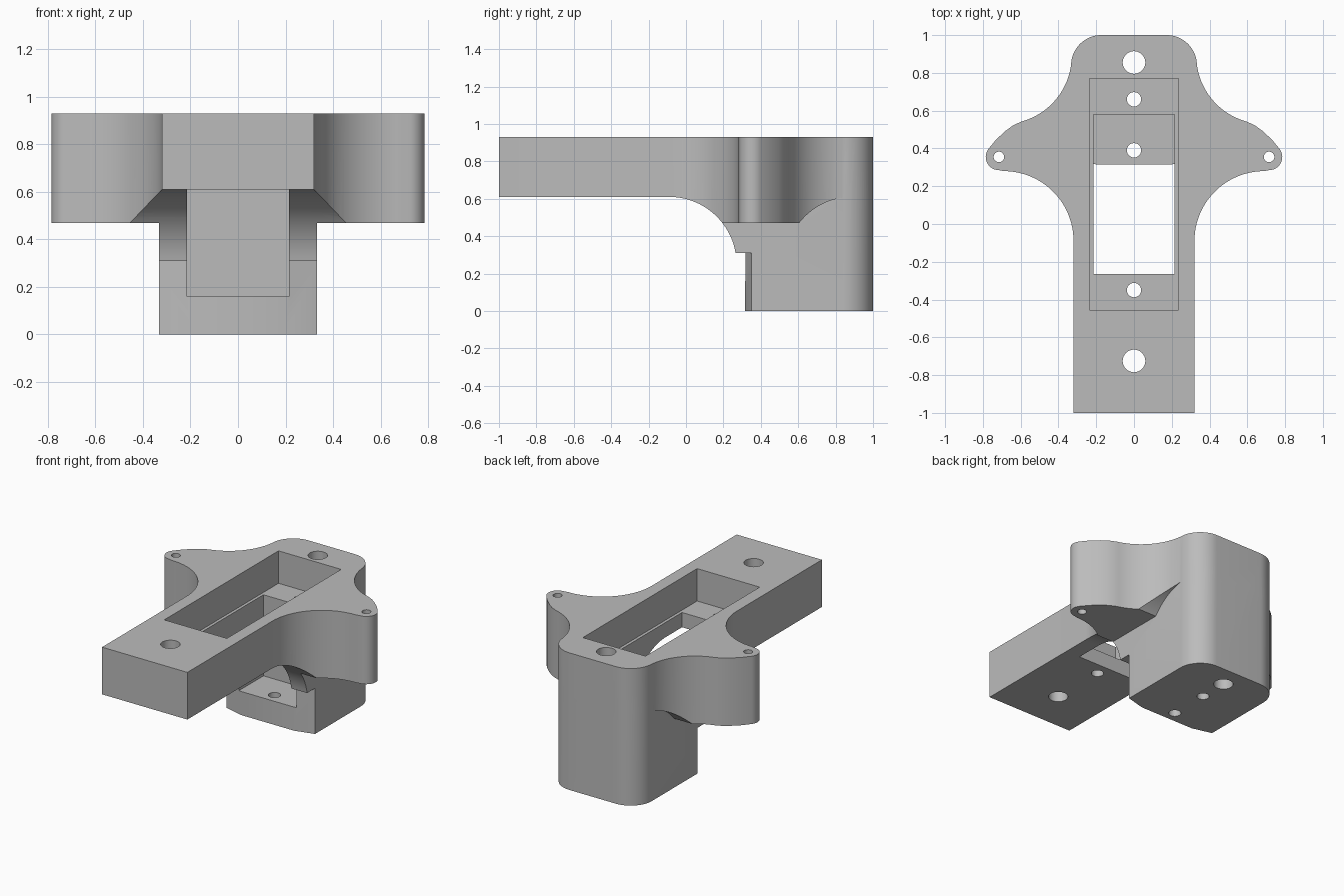
import bpy, bmesh, math
from mathutils import Vector

cube = bpy.data.objects.get("Cube")
if cube:
    bpy.data.objects.remove(cube, do_unlink=True)

grey = bpy.data.materials.new("plain_grey")
grey.use_nodes = True
COLOUR = (0.5, 0.5, 0.5, 1)
grey.diffuse_color = COLOUR
grey.node_tree.nodes["Principled BSDF"].inputs["Base Color"].default_value = COLOUR


def arc(cx, cy, r, start, end, steps=16):
    """Points along a circular arc, angles in degrees."""
    angles = [math.radians(start + (end - start) * i / steps) for i in range(steps + 1)]
    return [(cx + r * math.cos(a), cy + r * math.sin(a)) for a in angles]


def prism(name, points, low, high, axis="z"):
    """Extrude a closed outline along z (points are x, y) or x (points are y, z)."""
    bm = bmesh.new()
    place = (lambda p: (p[0], p[1], low)) if axis == "z" else (lambda p: (low, p[0], p[1]))
    face = bm.faces.new([bm.verts.new(place(p)) for p in points])
    step = Vector((0, 0, high - low)) if axis == "z" else Vector((high - low, 0, 0))
    out = bmesh.ops.extrude_face_region(bm, geom=[face])
    bmesh.ops.translate(bm, vec=step, verts=[v for v in out["geom"] if isinstance(v, bmesh.types.BMVert)])
    bmesh.ops.recalc_face_normals(bm, faces=bm.faces)
    mesh = bpy.data.meshes.new(name)
    bm.to_mesh(mesh)
    bm.free()
    mesh.materials.append(grey)
    obj = bpy.data.objects.new(name, mesh)
    bpy.context.collection.objects.link(obj)
    return obj


def box(name, x, y0, y1, z0, z1):
    return prism(name, [(-x, y0), (x, y0), (x, y1), (-x, y1)], z0, z1)


def combine(target, other, operation="DIFFERENCE"):
    """Apply a boolean and discard the helper."""
    mod = target.modifiers.new(operation.title(), "BOOLEAN")
    mod.operation, mod.solver, mod.object = operation, "EXACT", other
    bpy.context.view_layer.objects.active = target
    bpy.ops.object.modifier_apply(modifier=mod.name)
    bpy.data.objects.remove(other, do_unlink=True)


def mirrored(half):
    """Close a right-hand outline with its mirror image."""
    return half + [(-x, y) for x, y in reversed(half)]


# Shared curves
back_corner = arc(0.173, 0.84, 0.16, 0, 90)
front_sweep = arc(-0.09, 0.25, 0.36, 90, 9.6, 24)

# Upper plate with ears, its underside swept up in front of and behind the ears
ear_side = arc(0.69, -0.09, 0.37, 180, 90, 24) + arc(0.715, 0.355, 0.07, -90, 40, 14)
ear_back = [(0.73, 0.447), (0.68, 0.493), (0.64, 0.522)] + arc(0.69, 0.89, 0.36, 255, 189, 20)
bracket = prism("bracket", mirrored([(0.32, -1)] + ear_side + ear_back + back_corner), 0.47, 0.93)
combine(bracket, prism("front_cut", [(-1.2, 0.61)] + front_sweep + [(0.27, 0.2), (-1.2, 0.2)], -1, 1, "x"))
back_sweep = arc(0.89, 0.25, 0.36, 170, 90, 24)
combine(bracket, prism("back_cut", [(0.5, 0.2)] + back_sweep + [(1.2, 0.61), (1.2, 0.2)], -1, 1, "x"))

# Lower body: swept front, small step and chamfered front corners
body = prism("body", mirrored([(0.333, 0.08)] + back_corner), 0, 0.85)
step = [(0.315, 0.31), (0.315, -0.1), (-1.2, -0.1)]
combine(body, prism("body_front_cut", [(-1.2, 0.61)] + front_sweep + step, -1, 1, "x"))
for side in (-1, 1):
    wedge = [(0.2, 0.315), (0.333, 0.35), (0.4, 0.368), (0.4, 0.2), (0.2, 0.2)]
    combine(body, prism("corner_cut", [(side * x, y) for x, y in wedge], -0.1, 0.31))
combine(bracket, body, "UNION")

# Stepped pocket
combine(bracket, box("pocket_cut", 0.235, -0.455, 0.77, 0.71, 1.1))
combine(bracket, box("slot_cut", 0.215, -0.265, 0.58, 0.16, 0.8))

# Screw holes
holes = [(0, 0.855, 0.06), (0, -0.725, 0.06), (0, 0.66, 0.038), (0, 0.39, 0.038),
         (0, -0.35, 0.038), (0.715, 0.355, 0.028), (-0.715, 0.355, 0.028)]
for x, y, r in holes:
    combine(bracket, prism("hole_cut", arc(x, y, r, 0, 348.75, 31), -0.1, 1.1))

bpy.ops.object.select_all(action="DESELECT")
bracket.select_set(True)
bpy.context.view_layer.objects.active = bracket
bpy.ops.object.shade_smooth_by_angle(angle=math.radians(30))
